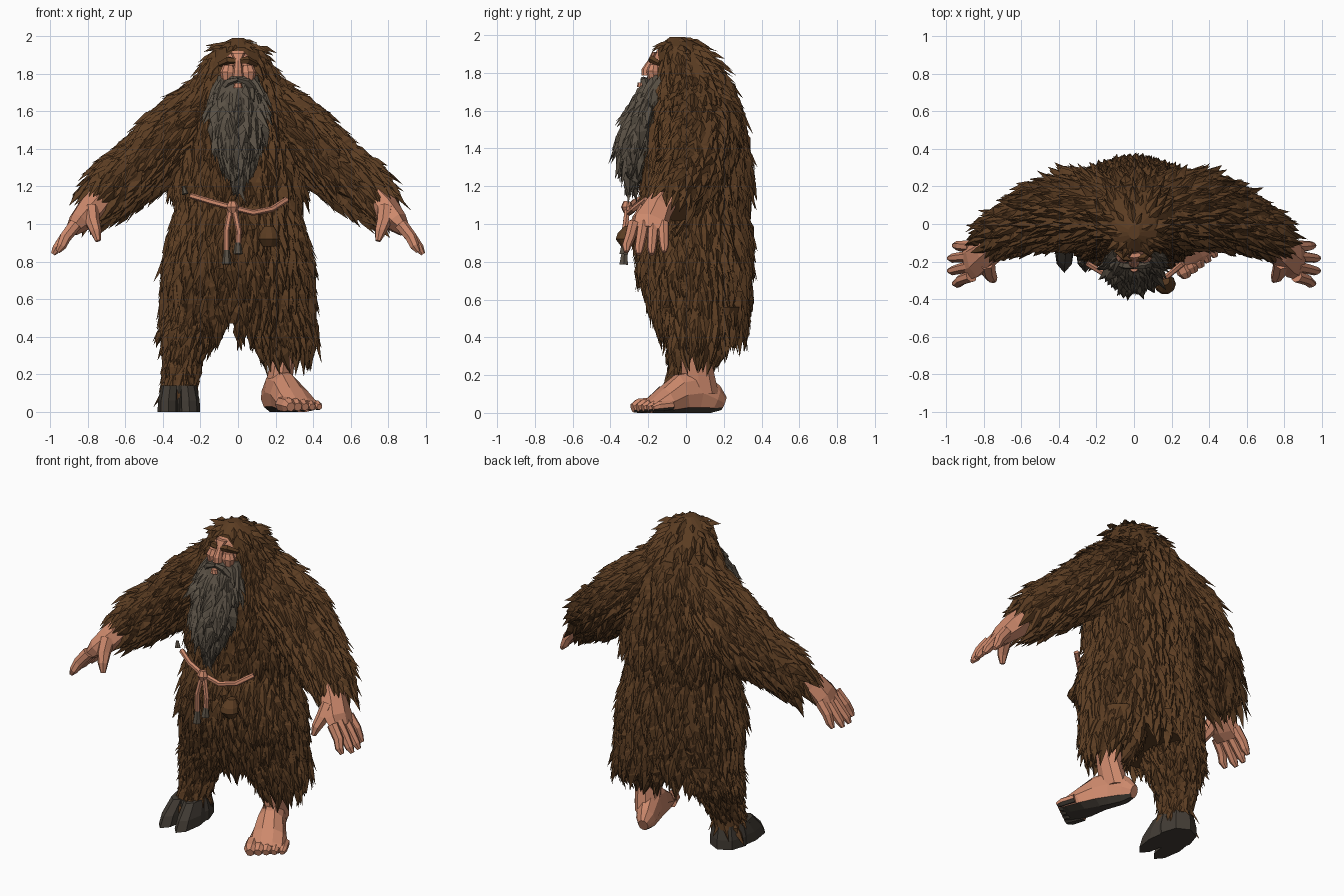
import bpy, bmesh, math, random
from mathutils import Vector

random.seed(7)
cube = bpy.data.objects.get("Cube")
if cube:
    bpy.data.objects.remove(cube, do_unlink=True)

DOWN = Vector((0, 0, -1))
Y, Z = Vector((0, 1, 0)), Vector((0, 0, 1))


def material(name, r, g, b):
    m = bpy.data.materials.new(name)
    m.use_nodes = True
    m.diffuse_color = (r, g, b, 1)
    m.node_tree.nodes["Principled BSDF"].inputs["Base Color"].default_value = (r, g, b, 1)
    return m


FUR = material("brown_fur", .105, .046, .016)
BEARD = material("grey_hair", .1, .08, .058)
SKIN = material("skin", .61, .25, .15)
HOOF = material("dark_hoof", .055, .045, .035)


def finish(bm, name, *mats):
    mesh = bpy.data.meshes.new(name)
    bm.to_mesh(mesh)
    bm.free()
    for m in mats:
        mesh.materials.append(m)
    ob = bpy.data.objects.new(name, mesh)
    bpy.context.collection.objects.link(ob)
    return ob


def flip(secs, s):
    return [(x * s, *rest) for x, *rest in secs]


def frames(secs, ref=Y, tan=None):
    # each section (x, y, z, radius across, radius along ref) gives a centre and two axes
    cs = [Vector(s[:3]) for s in secs]
    out = []
    for i, s in enumerate(secs):
        t = tan or (cs[min(i + 1, len(cs) - 1)] - cs[max(i - 1, 0)]).normalized()
        b = (ref - t * ref.dot(t)).normalized()
        out.append((cs[i], t.cross(b) * s[3], b * s[4]))
    return out


def ring(f, a):
    return f[0] + f[1] * math.cos(a) + f[2] * math.sin(a)


def loft(bm, fr, sides=8):
    rows = [[bm.verts.new(ring(f, math.tau * k / sides)) for k in range(sides)] for f in fr]
    faces = [bm.faces.new(rows[0]), bm.faces.new(rows[-1])]
    for p, q in zip(rows, rows[1:]):
        for k in range(sides):
            j = (k + 1) % sides
            faces.append(bm.faces.new((p[k], p[j], q[j], q[k])))
    bmesh.ops.recalc_face_normals(bm, faces=faces)


def tuft(bm, p, d, n, length, width):
    side = d.cross(n) * width / 2
    low = p + d * length * .35 - n * .004
    root, tip, ridge, r, l = (bm.verts.new(v) for v in (
        p - d * length * .15 - n * .008,
        p + d * length + n * random.uniform(0, .035),
        p + d * length * .4 + n * width * random.uniform(.2, .45),
        low + side, low - side))
    for f in ((root, r, ridge), (root, ridge, l), (r, tip, ridge), (tip, l, ridge)):
        bm.faces.new(f)


def furry(name, secs, mat, tan=None, step=.045, length=.145, width=.054, gravity=.4, skip=None):
    bm = bmesh.new()
    fr = frames(secs, Y, tan)
    loft(bm, fr, 16)
    for f, g in zip(fr, fr[1:]):
        span = max((ring(f, a) - ring(g, a)).length for a in (0, 1.57, 3.14, 4.71))
        rows = max(1, round(span / step))
        for row in range(rows):
            u = (row + .5) / rows
            size = (f[1].length + f[2].length) * (1 - u) + (g[1].length + g[2].length) * u
            count = max(5, round(math.pi * size / step))
            for k in range(count):
                a = math.tau * (k + random.random()) / count
                v = min(1, max(0, u + random.uniform(-.5, .5) / rows))
                p = ring(f, a).lerp(ring(g, a), v)
                if skip and skip(p):
                    continue
                t = (ring(g, a) - ring(f, a)).normalized()
                around = (f[2] + g[2]) * math.cos(a) - (f[1] + g[1]) * math.sin(a)
                n = around.cross(t).normalized()
                if n.dot(p - f[0].lerp(g[0], v)) < 0:
                    n = -n
                d = t + DOWN * gravity + around.normalized() * random.uniform(-.35, .35)
                d = (d - n * d.dot(n)).normalized()
                tuft(bm, p, d, n, length * random.uniform(.65, 1.25), width * random.uniform(.7, 1.3))
    return finish(bm, name, mat)


def solid(name, mat, *parts, sides=8, ref=Y, tan=None):
    bm = bmesh.new()
    for secs in parts:
        loft(bm, frames(secs, ref, tan), sides)
    return finish(bm, name, mat)


# shaggy hood over the head, with the face left open
furry("hood", [
    (0, -.045, 1.99, .03, .04), (0, -.03, 1.94, .125, .12), (0, .01, 1.85, .18, .17),
    (0, .03, 1.76, .23, .195)], FUR, DOWN, length=.11, width=.045,
    skip=lambda p: abs(p.x) < .095 and p.y < 0 and p.z < 1.945)

# shaggy torso
furry("torso", [
    (0, .03, 1.79, .21, .185), (0, .045, 1.68, .27, .215), (0, .055, 1.58, .305, .235),
    (0, .06, 1.4, .335, .265), (0, .06, 1.22, .35, .28), (0, .055, 1.13, .335, .27)], FUR, DOWN,
    skip=lambda p: abs(p.x) < .09 and p.y < 0 and p.z > 1.65)

# shaggy lower body
furry("skirt", [
    (0, .05, 1.13, .315, .265), (0, .04, 1.03, .335, .285), (0, .04, .95, .355, .295),
    (0, .045, .8, .39, .295), (0, .065, .6, .4, .265), (0, .08, .47, .385, .235)],
    FUR, DOWN, length=.15)
furry("left_trouser_leg", [
    (.21, .08, .56, .19, .215), (.24, .08, .42, .175, .185), (.25, .07, .33, .14, .135)],
    FUR, DOWN)
furry("right_leg", [
    (-.2, .08, .56, .19, .215), (-.25, .075, .42, .165, .185), (-.29, .04, .28, .105, .13),
    (-.305, .01, .18, .085, .11), (-.315, 0, .12, .09, .12)], FUR, DOWN, length=.1, width=.04)

# arms and hands
for side, s in (("left", 1), ("right", -1)):
    furry(side + "_arm", flip([
        (.06, .06, 1.67, .17, .16), (.19, .075, 1.57, .18, .195), (.33, .08, 1.46, .178, .205),
        (.5, .04, 1.31, .16, .18), (.66, -.03, 1.19, .15, .135), (.75, -.075, 1.1, .115, .11)], s), FUR)
    palm = [(.72, -.1, 1.15, .07, .07), (.78, -.15, 1.08, .08, .08),
            (.845, -.19, 1.01, .062, .1), (.885, -.2, .965, .036, .1)]
    thumb = [(.785, -.2, 1.08, .045, .05), (.775, -.25, 1.01, .04, .042),
             (.757, -.285, .96, .031, .03), (.745, -.3, .91, .015, .015)]
    hand = [palm, thumb]
    for i in range(4):
        y, tip = -.12 - .053 * i, -.115 - .067 * i
        drop = .025 if i in (0, 3) else 0
        hand.append([(.865, y, 1, .036, .032), (.92, (y + tip) / 2, .93, .032, .029),
                     (.965 - drop, tip, .87 + drop / 2, .026, .025),
                     (.985 - drop, tip, .84 + drop / 2, .013, .013)])
    solid(side + "_hand", SKIN, *[flip(h, s) for h in hand], sides=7)

# bare left foot turned outwards, with toes and a dark sole
bm = bmesh.new()
loft(bm, frames([(.24, .06, .46, .08, .085), (.235, .055, .28, .068, .08),
                 (.21, .075, .1, .072, .1)], Y, DOWN), 9)
loft(bm, frames([
    (.165, .198, .05, .03, .04), (.178, .15, .07, .06, .08), (.21, .065, .105, .074, .13),
    (.25, -.025, .095, .088, .115), (.293, -.11, .06, .108, .078), (.33, -.18, .035, .112, .045),
    (.34, -.2, .03, .1, .032)], Z), 10)
for i in range(5):
    x, y, r = .27 + .038 * i, -.255 + .027 * i, .042 - .004 * i
    loft(bm, frames([(x - .035, y + .075, .042, r, r), (x, y, .034, r, r),
                     (x + .012, y - .028, .026, r * .6, r * .6)], Z), 7)
for v in bm.verts:
    v.co.z = max(v.co.z, 0)
bm.normal_update()
for f in bm.faces:
    c = f.calc_center_median()
    f.material_index = int(f.normal.z < -.6 and c.z < .02)
finish(bm, "left_foot", SKIN, HOOF)

# cloven right hoof: one heel with two front toes
heel = [(-.315, 0, 0, .108, .135), (-.315, 0, .06, .11, .135), (-.315, 0, .14, .09, .12)]
toes = [[(-.315 + k * .056, -.1, 0, .057, .16), (-.315 + k * .055, -.085, .06, .056, .14),
         (-.315 + k * .046, -.04, .14, .048, .1)] for k in (-1, 1)]
solid("right_hoof", HOOF, heel, *toes, tan=DOWN)

# face, nose, cheeks and lower lip
solid("face", SKIN, [(0, -.1, 1.935, .05, .045), (0, -.1, 1.89, .08, .07), (0, -.1, 1.82, .1, .09),
                     (0, -.11, 1.74, .09, .1)], sides=12, tan=DOWN)
solid("nose_and_cheeks", SKIN,
      [(0, -.165, 1.91, .04, .015), (0, -.18, 1.87, .018, .02), (0, -.2, 1.82, .026, .035),
       (0, -.205, 1.785, .03, .03)],
      *[[(k * .05, -.17, 1.845, .03, .025), (k * .055, -.175, 1.81, .042, .035),
         (k * .055, -.17, 1.76, .03, .03)] for k in (-1, 1)], tan=DOWN)
solid("lower_lip", SKIN, [(0, -.24, 1.75, .02, .015), (0, -.24, 1.725, .024, .02)], tan=DOWN)
solid("eyebrows", FUR, *[[(k * .012, -.185, 1.868, .016, .016), (k * .05, -.18, 1.872, .022, .02),
                         (k * .1, -.14, 1.85, .014, .012)] for k in (-1, 1)], sides=5)

# beard and moustache
furry("beard", [
    (0, -.16, 1.75, .105, .06), (0, -.21, 1.62, .15, .085), (0, -.25, 1.46, .13, .1),
    (0, -.275, 1.34, .09, .075), (0, -.285, 1.25, .035, .035)], BEARD, DOWN,
    step=.042, length=.14, width=.056)
furry("side_whiskers", [(0, -.12, 1.79, .11, .08), (0, -.15, 1.72, .125, .09)], BEARD, DOWN,
      skip=lambda p: abs(p.x) < .07)
solid("moustache", BEARD, *[[(0, -.225, 1.77, .012, .015), (k * .05, -.22, 1.757, .02, .022),
                             (k * .1, -.2, 1.7, .018, .02), (k * .13, -.19, 1.63, .004, .004)]
                            for k in (-1, 1)], sides=5)

# rope belt, knot and hanging strands
r = .016
solid("rope_belt", SKIN, [
    (-.25, -.21, 1.15, r, r), (-.15, -.27, 1.12, r, r), (-.04, -.3, 1.09, r, r),
    (.08, -.3, 1.06, r, r), (.18, -.275, 1.08, r, r), (.26, -.21, 1.13, r, r)], sides=6)
solid("rope_knot", SKIN, [(-.03, -.31, 1.12, .02, .02), (-.03, -.315, 1.09, .035, .03),
                          (-.03, -.31, 1.06, .02, .02)], sides=7)
solid("rope_strands", SKIN,
      [(-.04, -.31, 1.08, r, r), (-.06, -.325, .97, r, r), (-.06, -.325, .83, r, r)],
      [(-.02, -.31, 1.08, r, r), (.005, -.325, .96, r, r), (0, -.325, .88, r, r)], sides=6)
solid("rope_tassels", BEARD,
      [(-.06, -.325, .86, .016, .016), (-.06, -.33, .785, .026, .026)],
      [(0, -.325, .9, .016, .016), (0, -.33, .84, .026, .026)],
      [(-.29, -.2, 1.2, .008, .008), (-.28, -.21, 1.16, .018, .018)], sides=6)

# belt pouch
solid("belt_pouch", FUR, [
    (.165, -.3, .99, .025, .025), (.165, -.315, .95, .05, .05), (.165, -.32, .92, .058, .055),
    (.165, -.31, .88, .035, .035)], sides=10, tan=DOWN)
